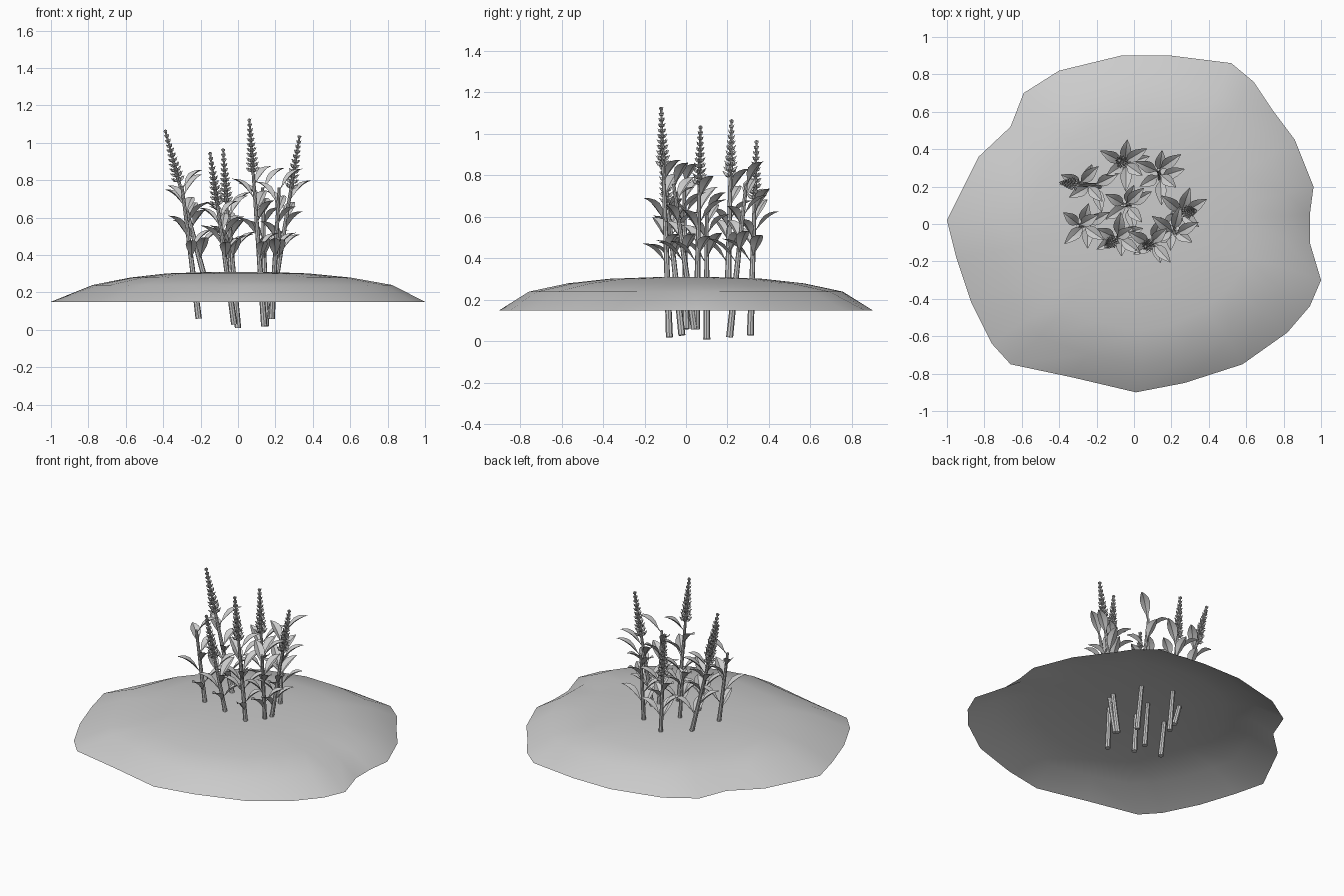
import bpy, bmesh, math
from mathutils import Vector

if "Cube" in bpy.data.objects:
    bpy.data.objects.remove(bpy.data.objects["Cube"], do_unlink=True)

grey = bpy.data.materials.new("plain grey")
grey.use_nodes = True
GREY = (0.6, 0.6, 0.6, 1)
grey.diffuse_color = GREY
grey.node_tree.nodes["Principled BSDF"].inputs["Base Color"].default_value = GREY


def finish(bm, name, angle):
    """Turn a bmesh into a shaded, coloured object."""
    mesh = bpy.data.meshes.new(name)
    bm.to_mesh(mesh)
    bm.free()
    mesh.materials.append(grey)
    obj = bpy.data.objects.new(name, mesh)
    bpy.context.scene.collection.objects.link(obj)
    bpy.ops.object.select_all(action='DESELECT')
    obj.select_set(True)
    bpy.context.view_layer.objects.active = obj
    bpy.ops.object.shade_smooth_by_angle(angle=math.radians(angle))
    return obj


def bridge(bm, a, b, closed=True):
    """Join two rows of vertices with quads."""
    n = len(a)
    for i in range(n if closed else n - 1):
        j = (i + 1) % n
        bm.faces.new((a[i], a[j], b[j], b[i]))


def direction(azimuth):
    return Vector((math.cos(azimuth), math.sin(azimuth), 0))


def add_stem(bm, base, tip, r0, r1, sides=8):
    """Tapered straight stalk with closed ends."""
    axis = (tip - base).normalized()
    u = axis.orthogonal().normalized()
    v = axis.cross(u)
    rows = []
    for p, r in ((base, r0), (tip, r1)):
        rows.append([bm.verts.new(p + r * (u * d.x + v * d.y))
                     for d in (direction(math.tau * i / sides) for i in range(sides))])
    bridge(bm, *rows)
    bm.faces.new(rows[0][::-1])
    bm.faces.new(rows[1])


def add_leaf(bm, base, azimuth, length, width):
    """Arching leaf blade folded along its midrib."""
    out = direction(azimuth)
    side = Vector((-out.y, out.x, 0))
    up = Vector((0, 0, 1))
    previous = None
    shape = (0.12, 0.25, 0.8, 1, 0.85, 0.5, 0.04)
    for i, w in enumerate(shape):
        t = i / (len(shape) - 1)
        p = base + length * (out * 0.82 * t + up * (1.2 * t - 0.5 * t * t))
        half = w * width / 2
        fold = (up - out * 0.6) * half * 0.45
        row = [bm.verts.new(q) for q in (p - side * half + fold, p, p + side * half + fold)]
        if previous:
            bridge(bm, previous, row, closed=False)
        previous = row


def add_floret(bm, base, axis, length, width):
    """Small pointed bud, four-sided and widest near its foot."""
    u = axis.orthogonal().normalized()
    v = axis.cross(u)
    mid = base + axis * length * 0.45
    ring = [bm.verts.new(mid + width / 2 * d) for d in (u, v, -u, -v)]
    foot, top = bm.verts.new(base), bm.verts.new(base + axis * length)
    for i in range(4):
        j = (i + 1) % 4
        bm.faces.new((foot, ring[j], ring[i]))
        bm.faces.new((top, ring[i], ring[j]))


# Ground mound: an open shell from an irregular rim up to a low crown
rim = [(-1, .02), (-.95, -.18), (-.87, -.42), (-.76, -.64), (-.66, -.75),
       (-.33, -.82), (.01, -.9), (.27, -.85), (.58, -.75), (.82, -.58),
       (.94, -.44), (1, -.3), (.94, -.1), (.94, .05), (.96, .2), (.86, .45),
       (.74, .61), (.64, .76), (.52, .86), (.2, .9), (-.07, .9), (-.4, .82),
       (-.59, .7), (-.66, .52), (-.83, .36)]
bm = bmesh.new()
previous = None
for scale, z, rounding, shift in ((1, .15, 0, 0), (.83, .24, .4, .03),
                                  (.62, .28, .6, .02), (.4, .302, .8, 0), (.15, .31, 1, 0)):
    row = []
    for x, y in rim:
        p = Vector((x, y, 0))
        p = p.lerp(p.normalized() * 0.93, rounding) * scale
        row.append(bm.verts.new(p + Vector((shift, 0, z))))
    if previous:
        bridge(bm, previous, row)
    previous = row
bm.faces.new(previous)
finish(bm, "ground_mound", 80)

# Plants: foot, tip, and whether a flower spike crowns the stem
plants = [
    ((-.15, .2, .17), (-.39, .22, 1.07), True),
    ((-.02, .31, .03), (-.08, .34, .97), True),
    ((.17, .05, .06), (.33, .07, 1.04), True),
    ((.14, -.08, .02), (.06, -.12, 1.13), True),
    ((-.02, -.02, .03), (-.15, -.12, .95), True),
    ((-.21, 0, .06), (-.3, -.01, .77), False),
    ((0, .1, .01), (-.05, .1, .62), False),
    ((.15, .21, .02), (.13, .29, .76), False),
    ((.18, .04, .06), (.22, -.06, .76), False),
]
# Leaf azimuth in degrees and place along the leafy part of the stem
leaf_plan = ((275, 0), (25, .12), (215, .3), (320, .5), (75, .62), (150, .8), (35, 1))

for number, (foot, tip, flowering) in enumerate(plants, 1):
    foot, tip = Vector(foot), Vector(tip)
    axis = (tip - foot).normalized()

    bm = bmesh.new()
    add_stem(bm, foot, tip, 0.017, 0.005 if flowering else 0.008)
    finish(bm, f"stem_{number}", 40)

    # Leaves spiral up from just above the ground
    bm = bmesh.new()
    low = 0.37
    high = tip.z - (0.36 if flowering else 0.02)
    for k, (degrees, place) in enumerate(leaf_plan):
        z = low + (high - low) * place
        base = foot.lerp(tip, (z - foot.z) / (tip.z - foot.z))
        turn = math.radians(degrees + 8 * math.sin(number * 2 + k))
        add_leaf(bm, base, turn, 0.16 + 0.02 * math.sin(k + number), 0.062)
    finish(bm, f"leaves_{number}", 35)

    # Flower spike: whorls of buds shrinking towards the tip
    if flowering:
        bm = bmesh.new()
        u = axis.orthogonal().normalized()
        v = axis.cross(u)
        whorls = 11
        for level in range(whorls):
            t = level / (whorls - 1)
            centre = tip - axis * (0.27 * (1 - t) + 0.02)
            for i in range(6):
                d = direction(math.tau * (i + level / 2) / 6)
                outward = u * d.x + v * d.y
                lean = (axis + outward * (1.1 - 0.5 * t)).normalized()
                add_floret(bm, centre + outward * 0.006 * (1 - t), lean,
                           0.046 - 0.024 * t, 0.02 - 0.009 * t)
        finish(bm, f"flower_spike_{number}", 30)
